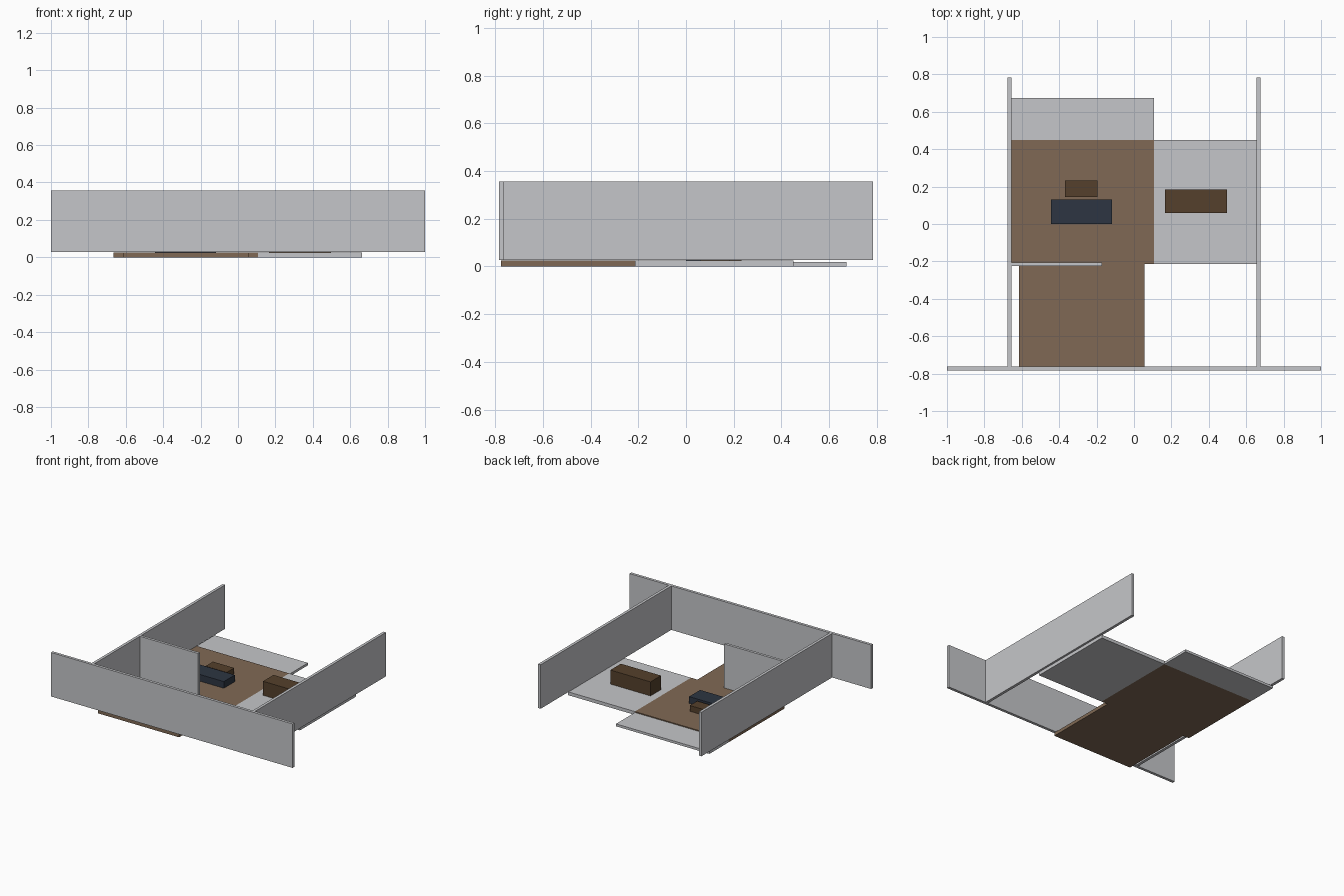
import bpy

if "Cube" in bpy.data.objects:
    bpy.data.objects.remove(bpy.data.objects["Cube"])


def material(name, rgb):
    m = bpy.data.materials.new(name)
    m.diffuse_color = (*rgb, 1)
    m.use_nodes = True
    m.node_tree.nodes["Principled BSDF"].inputs["Base Color"].default_value = m.diffuse_color
    return m


GREY = material("light grey", (0.56, 0.565, 0.585))
WOOD = material("wood brown", (0.216, 0.141, 0.089))
DARK = material("dark brown", (0.091, 0.051, 0.025))
NAVY = material("navy", (0.026, 0.036, 0.054))


def box(name, x, y, z, mat):
    """Box from (min, max) ranges on each axis."""
    r = (x, y, z)
    bpy.ops.mesh.primitive_cube_add(size=1, location=[(a + b) / 2 for a, b in r])
    o = bpy.context.object
    o.name = name
    o.scale = [b - a for a, b in r]
    bpy.ops.object.transform_apply(location=False, rotation=False, scale=True)
    o.data.materials.append(mat)
    return o


FLOOR = (0, 0.025)
WALL = (0.027, 0.356)

# Floors
box("main_floor", (-0.665, 0.108), (-0.213, 0.45), FLOOR, WOOD)
box("entry_floor", (-0.615, 0.055), (-0.775, -0.213), FLOOR, WOOD)
box("side_floor", (0.108, 0.663), (-0.213, 0.45), FLOOR, GREY)
box("rear_floor", (-0.665, 0.108), (0.45, 0.673), (0, 0.018), GREY)

# Walls
box("front_wall", (-1, 1), (-0.783, -0.762), WALL, GREY)
for side, s in (("left", -1), ("right", 1)):
    box(side + "_wall", sorted((s * 0.655, s * 0.676)), (-0.762, 0.783), WALL, GREY)
box("partition_wall", (-0.655, -0.172), (-0.225, -0.205), WALL, GREY)

# Furniture
box("sofa", (-0.445, -0.117), (0, 0.13), (0.025, 0.075), NAVY)
box("low_table", (-0.37, -0.194), (0.145, 0.232), (0.025, 0.068), DARK)
box("cabinet", (0.165, 0.497), (0.06, 0.184), (0.025, 0.13), DARK)
